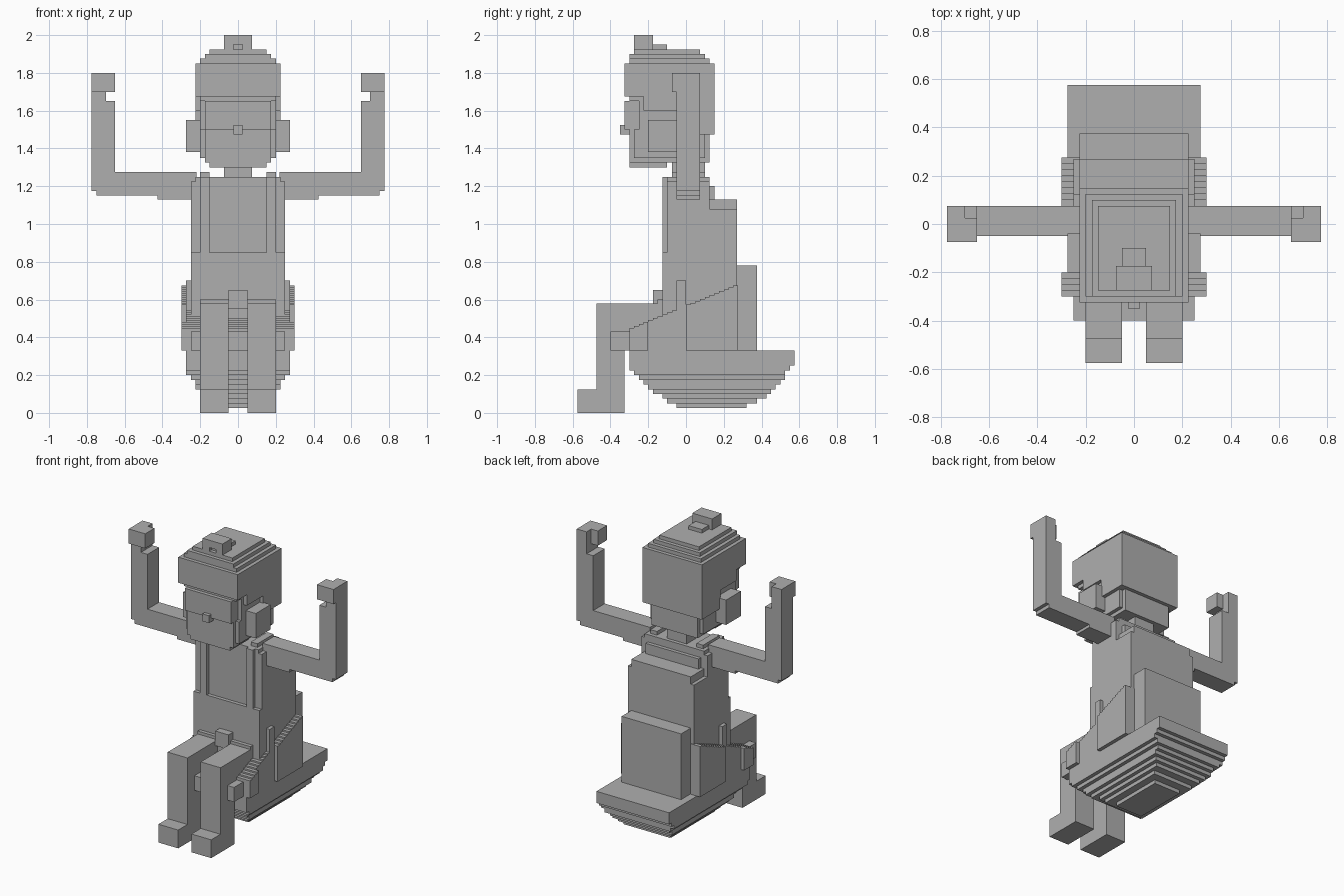
import bpy, bmesh

grey = bpy.data.materials.new("stone grey")
grey.diffuse_color = (0.43, 0.43, 0.43, 1)


def part(name, boxes, mirror=False):
    """One object from boxes (x0, x1, y0, y1, z0, z1), optionally mirrored over x."""
    bm = bmesh.new()
    for x0, x1, y0, y1, z0, z1 in boxes:
        for s in ((1, -1) if mirror else (1,)):
            vs = bmesh.ops.create_cube(bm, size=1)["verts"]
            for v in vs:
                v.co.x = s * ((x0 + x1) / 2 + v.co.x * (x1 - x0))
                v.co.y = (y0 + y1) / 2 + v.co.y * (y1 - y0)
                v.co.z = (z0 + z1) / 2 + v.co.z * (z1 - z0)
    bmesh.ops.recalc_face_normals(bm, faces=bm.faces)
    me = bpy.data.meshes.new(name)
    bm.to_mesh(me)
    bm.free()
    me.materials.append(grey)
    ob = bpy.data.objects.new(name, me)
    bpy.context.collection.objects.link(ob)
    return ob


def sym(w, *rest):
    return (-w, w) + rest


# stepped hull under the seat: half width, front, back, bottom of each layer
layers = [(.1, -.05, .32, .025), (.15, -.1, .375, .05), (.175, -.125, .425, .075),
          (.2, -.175, .45, .1), (.225, -.2, .475, .125), (.225, -.225, .5, .15),
          (.25, -.25, .525, .175), (.275, -.275, .525, .2), (.275, -.3, .55, .225),
          (.275, -.3, .575, .25)]
part("hull", [sym(w, a, b, z, z + .025 if z < .25 else .33) for w, a, b, z in layers])

# sloping sides of the seat, rising towards the back in small steps
steps = [sym(.25, -.4, -.3, .33, .43)]
for i in range(23):
    y = -.3 + i * .025
    w = .275 if -.2 < y + .01 < 0 else .3
    steps.append(sym(w, y, y + .025, .33, .45 + .225 * i / 22))
part("seat_sides", steps)
part("backrest", [sym(.225, .27, .375, .33, .78)])
part("side_posts", [(.24, .275, -.05, 0, .53, .7)], True)

# legs and feet
part("legs", [(.05, .2, -.475, -.325, 0, .58),
              (.05, .2, -.35, -.1, .4, .58),
              (.05, .2, -.575, -.325, 0, .125)], True)

# torso with recessed chest panel, straps and stepped back
part("torso", [sym(.25, -.125, .27, .33, .85),
               sym(.225, -.1, .125, .85, 1.25),
               sym(.2, -.15, -.1, .5, .6),
               sym(.2, .1, .15, .85, 1.2),
               sym(.25, .1, .27, .85, 1.08),
               sym(.225, .1, .27, 1.05, 1.13)])
part("buckle", [sym(.05, -.175, -.12, .55, .65)])
part("chest_straps", [(.15, .2, -.125, -.05, .85, 1.25),
                      (.15, .2, -.075, .1, 1.2, 1.275)], True)
part("vest_sides", [(.2, .25, -.1, .125, .85, 1.225)], True)

# raised arms and hands
part("arms", [(.22, .425, -.05, .075, 1.13, 1.275),
              (.4, .75, -.05, .075, 1.15, 1.275),
              (.65, .775, -.05, .075, 1.175, 1.65),
              (.7, .775, -.05, .075, 1.6, 1.75)], True)
part("hands", [(.65, .775, -.075, .025, 1.7, 1.8),
               (.7, .775, 0, .075, 1.7, 1.8)], True)

# neck and head
part("neck", [sym(.075, -.075, .1, 1.2, 1.34)])
part("face", [sym(.15, -.3, -.1, 1.3, 1.35),
              sym(.175, -.3, .1, 1.325, 1.5),
              sym(.2, -.275, .1, 1.35, 1.5),
              sym(.175, -.325, .1, 1.5, 1.65),
              sym(.2, -.25, .12, 1.48, 1.68)])
part("nose", [sym(.025, -.35, -.29, 1.475, 1.525)])
part("ears", [(.19, .275, -.2, -.04, 1.38, 1.55)], True)
part("nape", [sym(.175, -.05, .125, 1.325, 1.5)])

# hair block with stepped crown and knot
hair = [sym(.225, -.325, .15, 1.675, 1.85),
        sym(.225, -.225, .15, 1.6, 1.7),
        sym(.225, -.05, .15, 1.475, 1.7),
        sym(.2, -.3, .13, 1.65, 1.68)]
for i, (w, a, b) in enumerate([(.2, -.3, .125), (.175, -.3, .1), (.15, -.275, .075)]):
    hair.append(sym(w, a, b, 1.84, 1.875 + i * .025))
part("hair", hair)
part("hair_knot", [sym(.075, -.25, -.175, 1.9, 2),
                   sym(.025, -.275, -.24, 1.95, 2),
                   sym(.05, -.18, -.1, 1.9, 1.95),
                   (.025, .075, -.275, -.24, 1.9, 2),
                   (-.075, -.025, -.275, -.24, 1.9, 2)])
